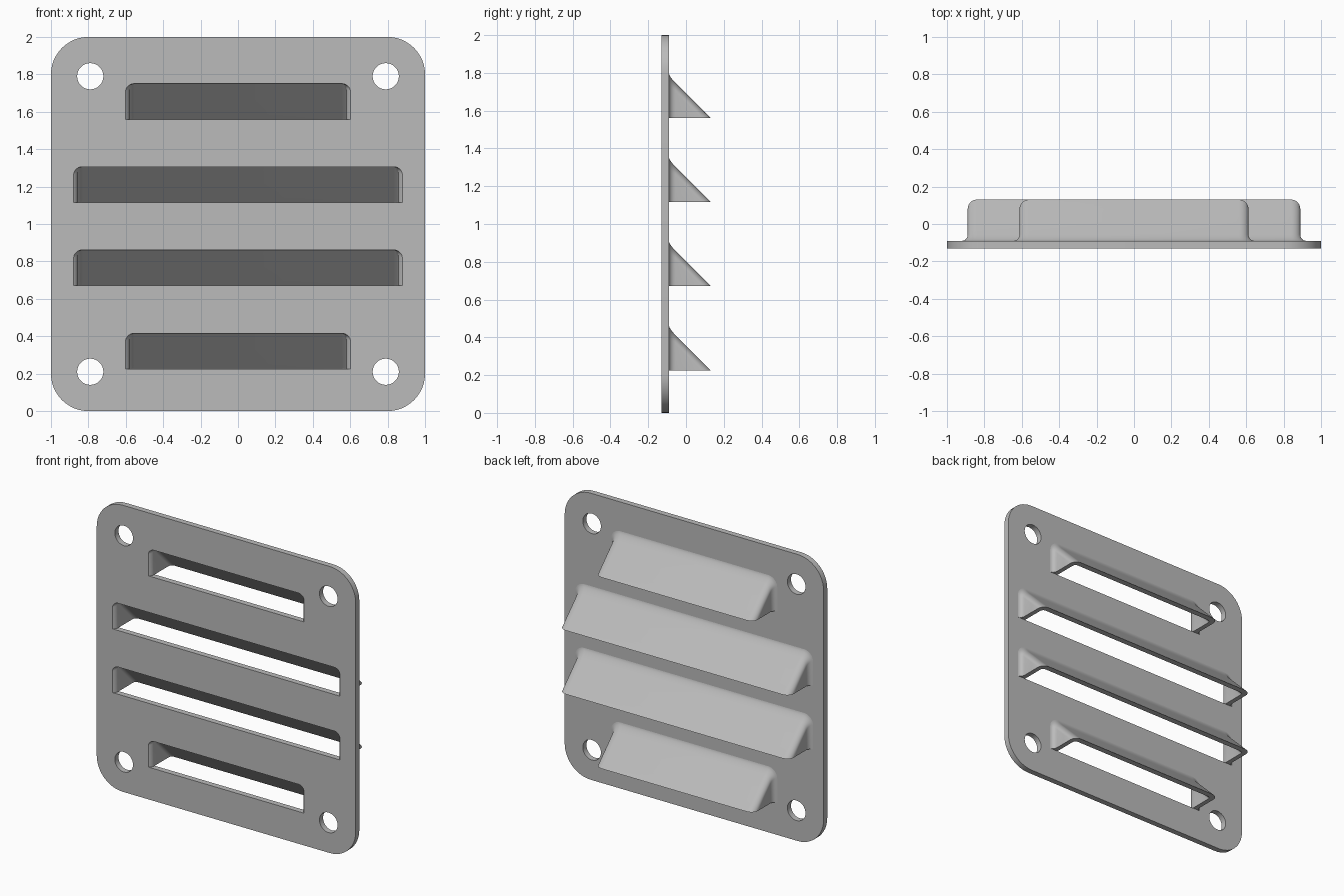
import bpy, bmesh
from math import sin, cos, pi, asin

if "Cube" in bpy.data.objects:
    bpy.data.objects.remove(bpy.data.objects["Cube"])

FRONT, BACK, TIP = -0.13, -0.09, 0.131      # depth of the plate faces and hood lip
SLOT_HEIGHT, SLOT_RADIUS = 0.19, 0.045

grey = bpy.data.materials.new("sheet_grey")
grey.use_nodes = True
COLOUR = (0.5, 0.5, 0.5, 1)
grey.diffuse_color = COLOUR
grey.node_tree.nodes["Principled BSDF"].inputs["Base Color"].default_value = COLOUR


def finish(bm, name):
    bmesh.ops.recalc_face_normals(bm, faces=bm.faces[:])
    mesh = bpy.data.meshes.new(name)
    bm.to_mesh(mesh)
    bm.free()
    mesh.materials.append(grey)
    obj = bpy.data.objects.new(name, mesh)
    bpy.context.collection.objects.link(obj)
    bpy.ops.object.select_all(action="DESELECT")
    obj.select_set(True)
    bpy.context.view_layer.objects.active = obj
    bpy.ops.object.shade_smooth_by_angle(angle=pi / 6)


def arch(w, top, r, steps=8):
    """Round-shouldered arch standing on zero; low arches keep only the shoulder."""
    start = asin(min(1, max(0, (r - top) / r)))
    side = []
    for i in range(steps + 1):
        a = start + (pi / 2 - start) * i / steps
        side.append((w - r + r * cos(a), top - r + r * sin(a)))
    side.insert(0, (side[0][0], 0))
    return side + [(-x, z) for x, z in reversed(side)]


def circle(cx, cz, r, n=40):
    return [(cx + r * cos(2 * pi * i / n), cz + r * sin(2 * pi * i / n)) for i in range(n)]


def rounded_square(half, r, n=12):
    pts = []
    for q, (sx, sz) in enumerate([(1, 1), (-1, 1), (-1, -1), (1, -1)]):
        for i in range(n + 1):
            a = (q + i / n) * pi / 2
            pts.append((sx * (half - r) + r * cos(a), 1 + sz * (half - r) + r * sin(a)))
    return pts


# Louvres: name, half width of the slot, bottom height
louvres = [("lowest", 0.602, 0.225), ("lower", 0.879, 0.671),
           ("upper", 0.879, 1.116), ("highest", 0.602, 1.56)]

# Plate with round screw holes and louvre slots
loops = [rounded_square(1, 0.2)]
loops += [circle(x, z, 0.07) for x in (-0.79, 0.79) for z in (0.21, 1.79)]
for _, w, z0 in louvres:
    loops.append([(x, z + z0) for x, z in arch(w, SLOT_HEIGHT, SLOT_RADIUS)])
bm = bmesh.new()
for pts in loops:
    vs = [bm.verts.new((x, FRONT, z)) for x, z in pts]
    for a, b in zip(vs, vs[1:] + vs[:1]):
        bm.edges.new((a, b))
bmesh.ops.triangle_fill(bm, use_beauty=True, use_dissolve=False, edges=bm.edges[:])
ext = bmesh.ops.extrude_face_region(bm, geom=bm.faces[:], use_keep_orig=True)
moved = [v for v in ext["geom"] if isinstance(v, bmesh.types.BMVert)]
bmesh.ops.translate(bm, verts=moved, vec=(0, BACK - FRONT, 0))
finish(bm, "vent_plate")


# Hoods: thin sloped shells, open below, flared where they meet the plate
def hood(name, w, z0):
    rings = []
    # inner skin, lip to front
    inner_tip = TIP - 0.041
    for h in (0, 0.002, 0.006, 0.012, 0.018, 0.025, 0.1, 0.16):
        rings.append((inner_tip - h, arch(w - 0.022, h, 0.025)))
    for y, inset, r in ((-0.1, 0.022, 0.025), (-0.108, 0.02, 0.027), (-0.118, 0.014, 0.033),
                        (-0.125, 0.007, 0.038), (FRONT, 0, SLOT_RADIUS)):
        rings.append((y, arch(w - inset, SLOT_HEIGHT, r)))
    # outer skin, flare to lip
    for i in range(6):
        a = i / 5 * pi / 2
        flare = 1 - sin(a)
        y = BACK + 0.035 * (1 - cos(a))
        rings.append((y, arch(w + 0.01 + 0.03 * flare, TIP - y + 0.015 * flare,
                              0.05 + 0.02 * flare)))
    for h in (0.12, 0.05, 0.038, 0.026, 0.016, 0.008, 0.003, 0):
        rings.append((TIP - h, arch(w + 0.01, h, 0.05)))
    bm = bmesh.new()
    grid = [[bm.verts.new((x, y, z + z0)) for x, z in pts] for y, pts in rings]
    for r0, r1 in zip(grid, grid[1:]):
        for i in range(len(r0) - 1):
            bm.faces.new((r0[i], r0[i + 1], r1[i + 1], r1[i]))
    bmesh.ops.remove_doubles(bm, verts=bm.verts[:], dist=0.00001)
    # lower rim
    rim = [e for e in bm.edges if e.is_boundary]
    bmesh.ops.edgeloop_fill(bm, edges=rim)
    finish(bm, name + "_louvre_hood")


for name, w, z0 in louvres:
    hood(name, w, z0)
